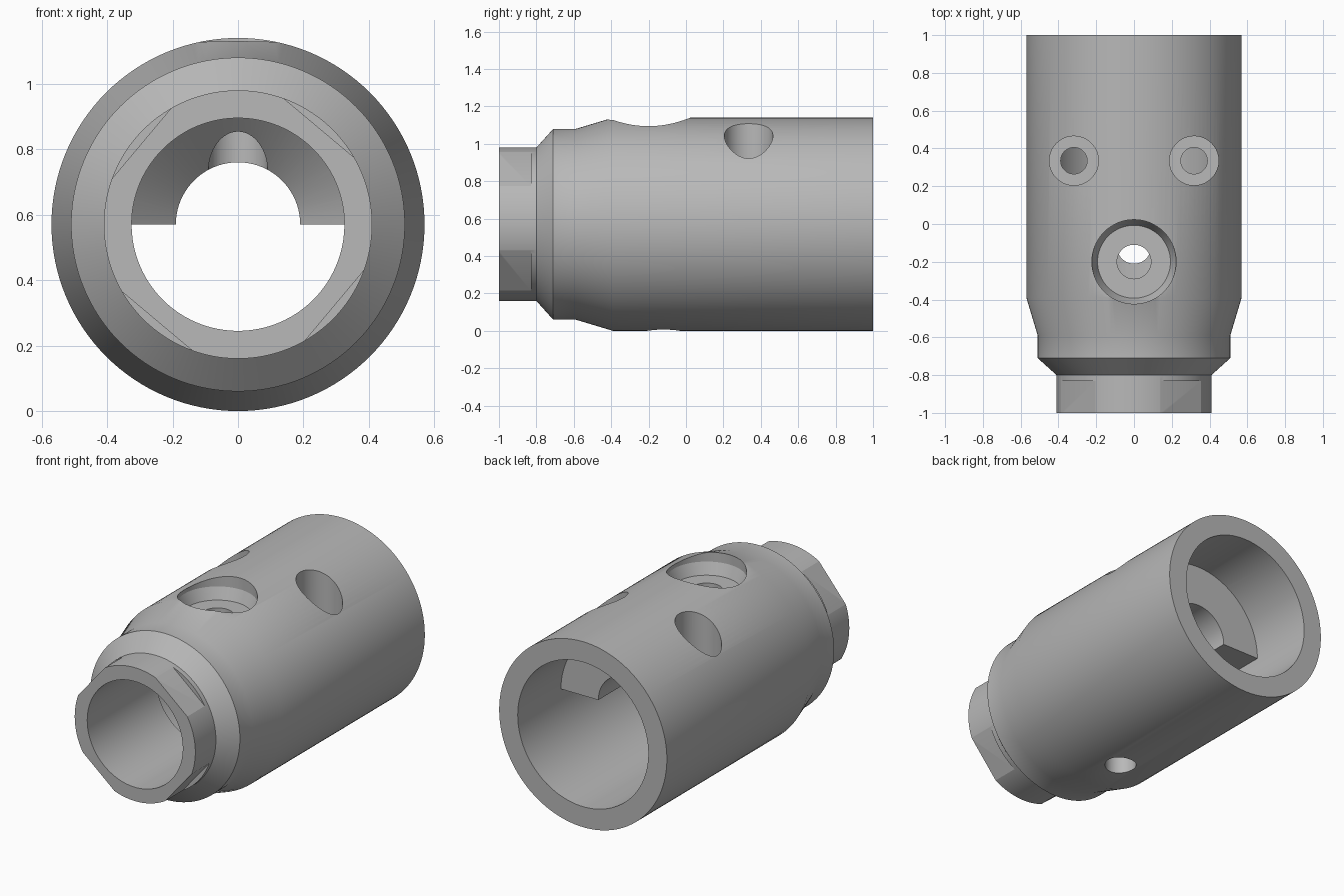
import bpy, bmesh, math
from mathutils import Matrix, Vector

cube = bpy.data.objects.get("Cube")
if cube:
    bpy.data.objects.remove(cube, do_unlink=True)

AXIS_Z = 0.57
SEGMENTS = 128

steel = bpy.data.materials.new("grey_steel")
steel.use_nodes = True
colour = (0.48, 0.48, 0.48, 1)
steel.diffuse_color = colour
steel.node_tree.nodes["Principled BSDF"].inputs["Base Color"].default_value = colour


def make_object(name, bm):
    bmesh.ops.recalc_face_normals(bm, faces=bm.faces[:])
    mesh = bpy.data.meshes.new(name)
    bm.to_mesh(mesh)
    bm.free()
    mesh.materials.append(steel)
    obj = bpy.data.objects.new(name, mesh)
    bpy.context.collection.objects.link(obj)
    return obj


def lathe(name, profile, half=False):
    """Spin a closed (radius, y) profile about the long axis."""
    bm = bmesh.new()
    steps = SEGMENTS // 2 if half else SEGMENTS
    rings = []
    for i in range(steps + 1 if half else steps):
        a = 2 * math.pi * i / SEGMENTS
        rings.append([bm.verts.new((r * math.cos(a), y, AXIS_Z + r * math.sin(a)))
                      for r, y in profile])
    n = len(profile)
    for i in range(steps):
        p, q = rings[i], rings[(i + 1) % len(rings)]
        for j in range(n):
            k = (j + 1) % n
            bm.faces.new((p[j], p[k], q[k], q[j]))
    if half:
        bm.faces.new(rings[0])
        bm.faces.new(rings[-1])
    return make_object(name, bm)


def drill(name, x, y, profile):
    """Vertical stepped cutter from (radius, z) pairs, bottom to top."""
    bm = bmesh.new()
    count = 64
    rings = []
    for r, z in profile:
        rings.append([bm.verts.new((x + r * math.cos(2 * math.pi * i / count),
                                    y + r * math.sin(2 * math.pi * i / count), z))
                      for i in range(count)])
    for low, high in zip(rings, rings[1:]):
        for i in range(count):
            j = (i + 1) % count
            bm.faces.new((low[i], low[j], high[j], high[i]))
    bm.faces.new(rings[0])
    bm.faces.new(rings[-1])
    return make_object(name, bm)


def wrench_cutter(angle):
    """Box that cuts one spanner flat on the front collar."""
    bm = bmesh.new()
    place = (Matrix.Translation((0, -0.98, AXIS_Z)) @ Matrix.Rotation(-angle, 4, 'Y')
             @ Matrix.Translation((0.485, 0, 0)) @ Matrix.Diagonal((0.2, 0.3, 0.6, 1)))
    bmesh.ops.create_cube(bm, size=1, matrix=place)
    return make_object("flat_cutter", bm)


def combine(target, tool, operation):
    mod = target.modifiers.new("boolean", 'BOOLEAN')
    mod.operation = operation
    mod.solver = 'EXACT'
    mod.object = tool
    bpy.context.view_layer.update()
    graph = bpy.context.evaluated_depsgraph_get()
    result = bpy.data.meshes.new_from_object(target.evaluated_get(graph))
    target.modifiers.clear()
    target.data = result
    bpy.data.objects.remove(tool, do_unlink=True)


# Sleeve: collar, chamfer, neck, shoulder and stepped bore
sleeve = lathe("sleeve_body", [
    (0.325, -1), (0.41, -1), (0.41, -0.8), (0.51, -0.71), (0.51, -0.59),
    (0.57, -0.39), (0.57, 1), (0.444, 1), (0.444, -0.33), (0.325, -0.33)])

# Half-round clamp block with a tapered mouth, in the upper half of the bore
block = lathe("clamp_block", [
    (0.336, -0.34), (0.19, -0.2), (0.19, 0.58), (0.5, 0.58), (0.5, -0.34)], half=True)
combine(sleeve, block, 'UNION')

# Four spanner flats
for degrees in (50, 140, 230, 320):
    combine(sleeve, wrench_cutter(math.radians(degrees)), 'DIFFERENCE')

# Large chamfered counterbore on top, with its pilot hole
combine(sleeve, drill("top_cutter", 0, -0.2, [
    (0.09, 0.6), (0.09, 1.0), (0.193, 1.0), (0.223, 1.07), (0.223, 1.3)]), 'DIFFERENCE')

# Pair of counterbored screw holes
for side in (-1, 1):
    combine(sleeve, drill("screw_cutter", side * 0.318, 0.335, [
        (0.07, 0.5), (0.07, 0.8), (0.13, 0.8), (0.13, 1.3)]), 'DIFFERENCE')

# Drain hole underneath
combine(sleeve, drill("drain_cutter", 0, -0.12, [(0.09, -0.2), (0.09, 0.3)]), 'DIFFERENCE')

# Smooth shading with crisp machined edges
bpy.ops.object.select_all(action='DESELECT')
sleeve.select_set(True)
bpy.context.view_layer.objects.active = sleeve
bpy.ops.object.shade_smooth_by_angle(angle=math.radians(20))
